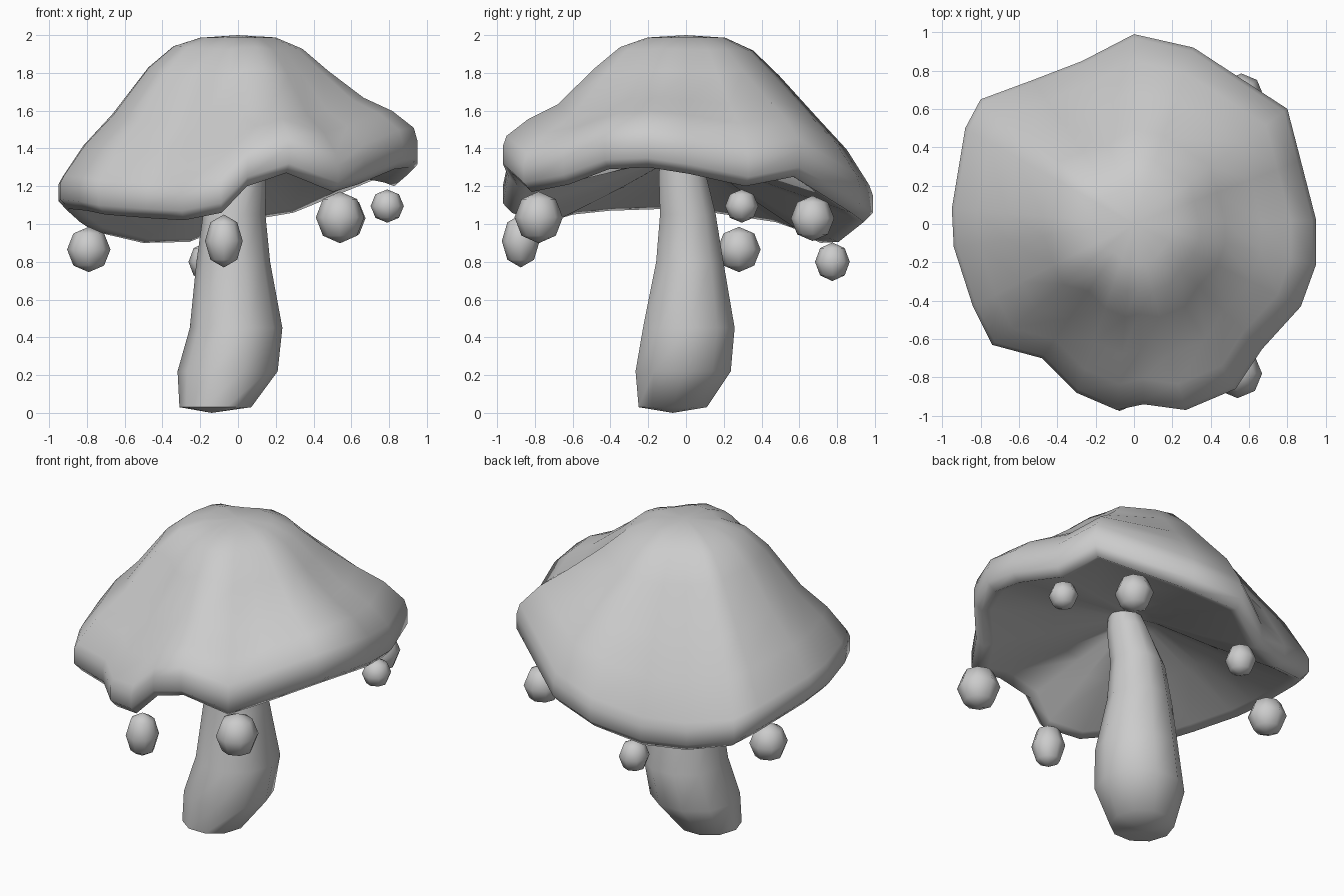
import bpy, bmesh, math
from mathutils import Vector

if "Cube" in bpy.data.objects:
    bpy.data.objects.remove(bpy.data.objects["Cube"])


def smooth_object(name, bm, angle):
    bmesh.ops.recalc_face_normals(bm, faces=bm.faces)
    mesh = bpy.data.meshes.new(name)
    bm.to_mesh(mesh)
    bm.free()
    ob = bpy.data.objects.new(name, mesh)
    bpy.context.collection.objects.link(ob)
    bpy.ops.object.select_all(action='DESELECT')
    ob.select_set(True)
    bpy.context.view_layer.objects.active = ob
    bpy.ops.object.shade_smooth_by_angle(angle=math.radians(angle))
    return ob


def bridge(bm, a, b):
    n = len(a)
    for i in range(n):
        bm.faces.new((a[i], a[(i + 1) % n], b[(i + 1) % n], b[i]))


def fan(bm, ring, point):
    tip = bm.verts.new(point)
    for i in range(len(ring)):
        bm.faces.new((ring[i], ring[(i + 1) % len(ring)], tip))


# Cap: wavy rim (x, y, height of lower lip), going clockwise from the back
rim = [(0, .99, 1.01), (.31, .92, 1.06), (.8, .6, 1.25), (.87, .33, 1.2),
       (.95, .02, 1.265), (.95, -.21, 1.3), (.87, -.43, 1.29), (.67, -.65, 1.21),
       (.53, -.86, 1.17), (.27, -.97, 1.27), (.05, -.94, 1.2), (-.09, -.97, 1.06),
       (-.3, -.88, 1.02), (-.48, -.7, 1.03), (-.74, -.63, 1.05), (-.84, -.43, 1.07),
       (-.94, -.12, 1.08), (-.95, .08, 1.07), (-.88, .5, 1.01), (-.8, .65, .96),
       (-.53, .75, .9), (-.27, .85, .905)]
TOP, CEILING = 1.99, 1.37
bm = bmesh.new()
rings = []
# domed top, fuller towards the back left:
# (radius fraction, fraction of the drop to the rim, tilt along x, tilt along y)
for t, f, tx, ty in [(.21, .005, 0, 0), (.36, .09, -.02, 0), (.5, .27, -.045, .01),
                     (.7, .58, -.03, .04), (.86, .77, -.01, .02), (.98, .98, 0, 0)]:
    rings.append([bm.verts.new((x * t, y * t, TOP + (b + .18 + .02 * x - TOP) * f + tx * x + ty * y))
                  for x, y, b in rim])
# rolled lip
for t, dz in [(1, .14), (1, .05), (.95, 0), (.89, .02)]:
    rings.append([bm.verts.new((x * t, y * t, b + dz)) for x, y, b in rim])
# hollow underside
for t, f in [(.5, .43), (.15, .86)]:
    rings.append([bm.verts.new((x * t, y * t, b + .02 + (CEILING - b - .02) * f)) for x, y, b in rim])
for a, b in zip(rings, rings[1:]):
    bridge(bm, a, b)
fan(bm, rings[0], (0, 0, 2))
fan(bm, rings[-1], (0, 0, CEILING))
smooth_object("mushroom_cap", bm, 75)

# Stem: leaning, swollen near the foot (z, centre x, centre y, radius x, radius y)
bm = bmesh.new()
rings = []
for z, cx, cy, rx, ry in [(.03, -.12, -.07, .19, .19), (.22, -.055, -.015, .265, .265),
                          (.45, -.01, .015, .245, .255), (.8, -.025, .02, .195, .187),
                          (1.05, -.02, .01, .165, .155), (1.27, .03, -.02, .12, .13),
                          (1.42, .06, -.03, .08, .09)]:
    rings.append([bm.verts.new((cx + rx * math.cos(k * math.tau / 10),
                                cy + ry * math.sin(k * math.tau / 10), z)) for k in range(10)])
for a, b in zip(rings, rings[1:]):
    bridge(bm, a, b)
fan(bm, rings[0], (-.14, -.07, 0))
fan(bm, rings[-1], (.06, -.03, 1.44))
smooth_object("mushroom_stem", bm, 60)

# Drops hanging under the rim (position, radius, half height)
drops = [((.79, .295, 1.095), .088, .088), ((-.79, .28, .865), .115, .12),
         ((-.075, -.875, .91), .1, .14), ((.54, -.78, 1.035), .128, .137),
         ((-.17, .775, .8), .092, .102), ((.56, .67, 1.03), .115, .12)]
for i, (pos, r, h) in enumerate(drops):
    bm = bmesh.new()
    bmesh.ops.create_uvsphere(bm, u_segments=8, v_segments=4, radius=1)
    bmesh.ops.scale(bm, vec=Vector((r, r, h)), verts=bm.verts)
    smooth_object(f"hanging_drop_{i + 1}", bm, 75).location = pos
